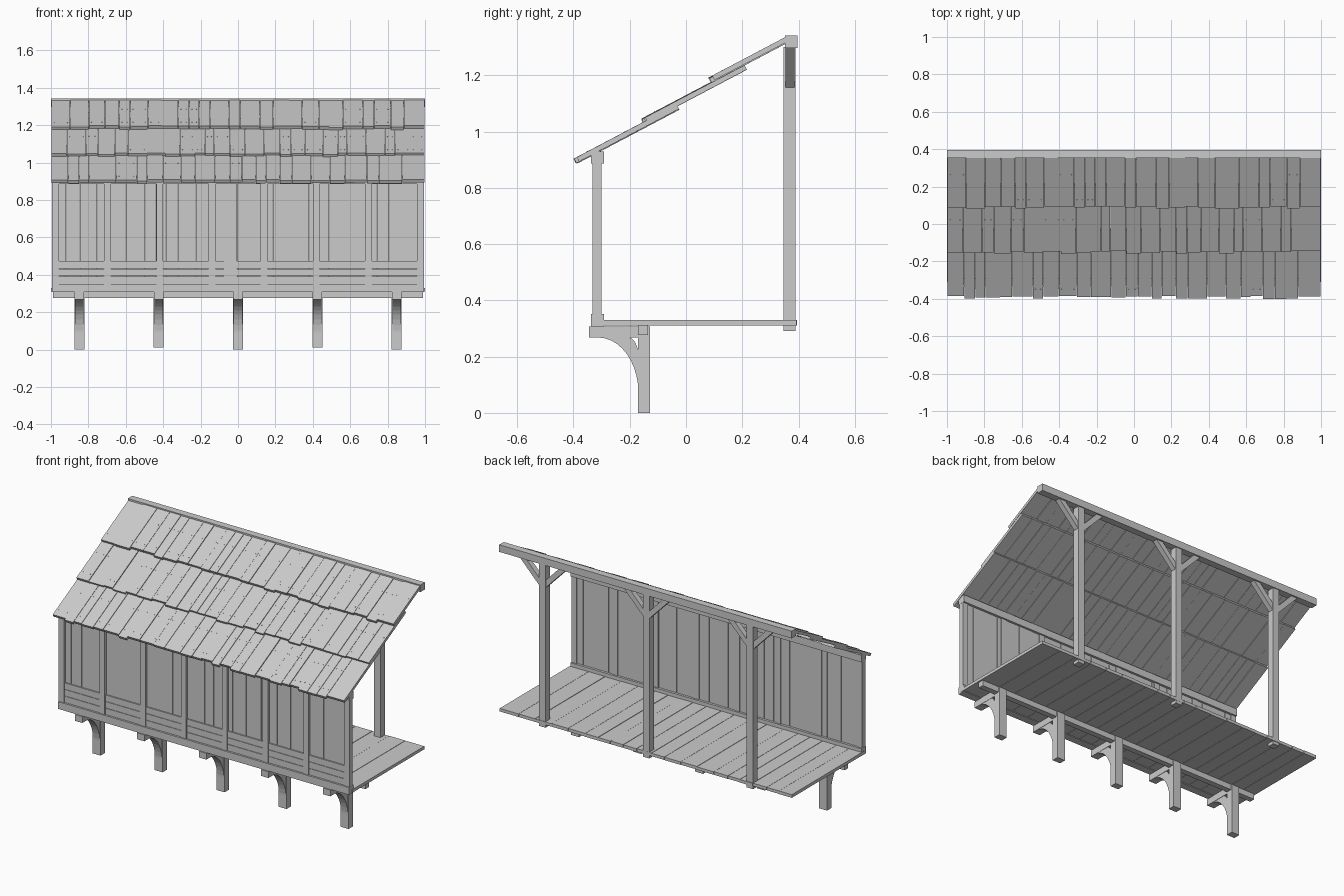
import bpy, bmesh, math, random
from mathutils import Matrix, Vector

if "Cube" in bpy.data.objects:
    bpy.data.objects.remove(bpy.data.objects["Cube"], do_unlink=True)
random.seed(4)

GREY = (0.6, 0.6, 0.6, 1)
wood = bpy.data.materials.new("plain_grey")
wood.use_nodes = True
wood.diffuse_color = GREY
wood.node_tree.nodes["Principled BSDF"].inputs["Base Color"].default_value = GREY


def finish(bm, name):
    bmesh.ops.recalc_face_normals(bm, faces=bm.faces)
    mesh = bpy.data.meshes.new(name)
    bm.to_mesh(mesh)
    bm.free()
    mesh.materials.append(wood)
    obj = bpy.data.objects.new(name, mesh)
    bpy.context.scene.collection.objects.link(obj)
    return obj


def box(bm, x, y, z, frame=Matrix()):
    """Add a box given its (low, high) range on each axis."""
    low, high = Vector((x[0], y[0], z[0])), Vector((x[1], y[1], z[1]))
    place = Matrix.Translation((low + high) / 2)
    bmesh.ops.create_cube(bm, size=1, matrix=frame @ place @ Matrix.Diagonal((*(high - low), 1)))


def beam(name, x, y, z):
    bm = bmesh.new()
    box(bm, x, y, z)
    return finish(bm, name)


def around(c, width):
    return (c - width / 2, c + width / 2)


def plank_spans(low, high, narrow, wide):
    """Cut a run into planks of uneven width."""
    edges = [low]
    while high - edges[-1] > wide * 1.3:
        edges.append(edges[-1] + random.uniform(narrow, wide))
    edges.append(high)
    return list(zip(edges, edges[1:]))


def prism(name, profile, x, width):
    """Extrude a y-z outline along x."""
    bm = bmesh.new()
    face = bm.faces.new([bm.verts.new((x - width / 2, y, z)) for y, z in profile])
    out = bmesh.ops.extrude_face_region(bm, geom=[face])
    moved = [v for v in out["geom"] if isinstance(v, bmesh.types.BMVert)]
    bmesh.ops.translate(bm, verts=moved, vec=(width, 0, 0))
    return finish(bm, name)


# Floor planks
GAP = 0.002
bm = bmesh.new()
for a, b in plank_spans(-1, 1, 0.08, 0.12):
    box(bm, (a + GAP / 2, b - GAP / 2), (-0.31, 0.394 - random.uniform(0, 0.004)),
        (0.311, 0.331 - random.uniform(0, 0.002)))
finish(bm, "floor_planks")

# Front wall frame
beam("wall_sill", (-0.995, 0.995), (-0.338, -0.291), (0.307, 0.352))
beam("wall_top_plate", (-0.995, 0.995), (-0.338, -0.291), (0.886, 0.93))
for i in range(8):
    beam("wall_stud", around(-0.976 + i * 1.952 / 7, 0.036), (-0.332, -0.3), (0.35, 0.888))

# Wall boards: upright behind, level boards low on the outside
bm = bmesh.new()
for a, b in plank_spans(-0.985, 0.985, 0.05, 0.11):
    y = -0.317 + random.uniform(-0.001, 0.001)
    box(bm, (a + GAP / 2, b - GAP / 2), (y, y + 0.012), (0.345, 0.89))
finish(bm, "wall_planks")
bm = bmesh.new()
for i in range(3):
    z = 0.352 + i * 0.041
    box(bm, (-0.985, 0.985), (-0.326, -0.318), (z, z + 0.039))
finish(bm, "wall_skirting_boards")

# Ridge beam, back posts and their braces
beam("ridge_beam", (-1, 1), (0.352, 0.396), (1.298, 1.342))
for px in (-0.71, 0, 0.71):
    beam("back_post", around(px, 0.044), (0.346, 0.39), (0.292, 1.3))
    for side in (-1, 1):
        bm = bmesh.new()
        foot, top, w = 0.155, 1.3, 0.045
        outline = [(0.02, foot), (0.02, foot + w), (0.115, 0.3), (0.16, 0.3)]
        verts = [bm.verts.new((px + side * x, 0.353, z + 1)) for x, z in outline]
        out = bmesh.ops.extrude_face_region(bm, geom=[bm.faces.new(verts)])
        moved = [v for v in out["geom"] if isinstance(v, bmesh.types.BMVert)]
        bmesh.ops.translate(bm, verts=moved, vec=(0, 0.033, 0))
        finish(bm, "post_brace")

# Three overlapping rows of roof planks with nail heads
ANGLE = math.atan(0.527)
THICK = 0.018
bm = bmesh.new()
nails = bmesh.new()
for y0, z0, length in ((-0.395, 0.904, 0.41), (-0.155, 1.046, 0.41), (0.084, 1.192, 0.304)):
    frame = Matrix.Translation((0, y0, z0)) @ Matrix.Rotation(ANGLE, 4, "X")
    for a, b in plank_spans(-0.998, 0.998, 0.05, 0.11):
        start = random.uniform(-0.005, 0.012)
        lift = random.uniform(-0.002, 0.002)
        box(bm, (a + GAP / 2, b - GAP / 2), (start, length), (lift - THICK, lift), frame)
        for v in (0.05, 0.2):
            for x in (a + 0.015, b - 0.015):
                box(nails, around(x, 0.004), around(v, 0.004), (lift - 0.001, lift + 0.001), frame)
finish(bm, "roof_planks")
finish(nails, "roof_nails")

# Under-floor beam and curved brackets
beam("support_beam", (-0.99, 0.99), (-0.17, -0.135), (0.277, 0.311))
STEPS = 10
for i in range(5):
    cx = (i - 2) * 0.424
    foot = 0.0 if i % 2 == 0 else 0.01
    beam("bracket_post", around(cx, 0.054), (-0.17, -0.128), (foot, 0.308))
    beam("bracket_arm", around(cx, 0.05), (-0.345, -0.13), (0.268, 0.307))
    # Outer edge is a quarter ellipse, inner edge a shallow one
    turns = [math.pi / 2 * k / STEPS for k in range(STEPS + 1)]
    outer = [(-0.312 + 0.143 * math.sin(t), 0.07 + 0.198 * math.cos(t)) for t in turns]
    inner = [(-0.205 + 0.036 * math.sin(t), 0.2 + 0.068 * math.cos(t)) for t in reversed(turns)]
    prism("bracket_curved_brace", outer + inner, cx, 0.046)
